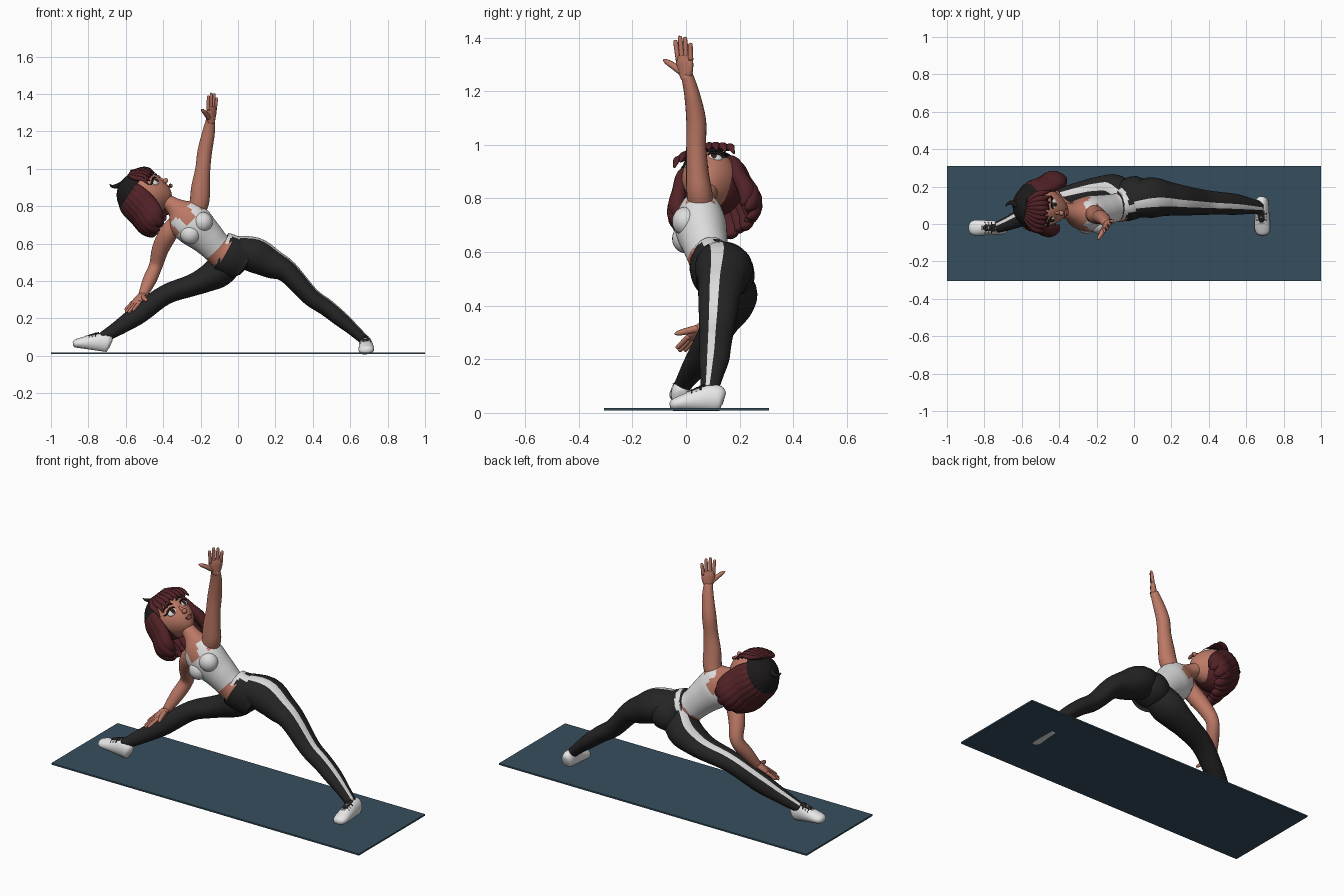
import bpy, bmesh, math
from mathutils import Matrix, Vector as V

if "Cube" in bpy.data.objects:
    bpy.data.objects.remove(bpy.data.objects["Cube"])

def mat(name, r, g, b):
    m = bpy.data.materials.new(name)
    m.diffuse_color = (r, g, b, 1)
    m.use_nodes = True
    m.node_tree.nodes["Principled BSDF"].inputs["Base Color"].default_value = m.diffuse_color
    return m

SKIN = mat("skin", .50, .19, .13)
RED = mat("auburn hair", .085, .016, .02)
DARK = mat("black hair", .012, .01, .011)
BLACK = mat("black fabric", .018, .018, .018)
WHITE = mat("white fabric", .72, .72, .72)
SHOE = mat("shoe white", .8, .8, .8)
MAT = mat("mat blue", .036, .077, .109)
LIP = mat("lip", .36, .10, .085)
IRIS = mat("brown iris", .05, .018, .01)
ID, X, Y, Z = Matrix.Identity(4), V((1, 0, 0)), V((0, 1, 0)), V((0, 0, 1))

def finish(name, bm, mats, M=ID):
    bmesh.ops.recalc_face_normals(bm, faces=bm.faces)
    for f in bm.faces:
        f.smooth = True
    bm.transform(M)
    me = bpy.data.meshes.new(name)
    bm.to_mesh(me)
    bm.free()
    for m in mats:
        me.materials.append(m)
    ob = bpy.data.objects.new(name, me)
    bpy.context.collection.objects.link(ob)
    return ob

def tube(name, pts, mats, ref=Y, M=ID, rule=None, segs=16, sub=4, floor=None):
    """Smooth elliptical loft through (x, y, z, a, b); rule(angle, point) picks the colour."""
    P = [tuple(p) if len(p) == 5 else (*p, p[3]) for p in pts]
    rows = []
    for i in range(len(P) - 1):
        q = [P[max(i - 1, 0)], P[i], P[i + 1], P[min(i + 2, len(P) - 1)]]
        for k in range(sub + (i == len(P) - 2)):
            t = k / sub
            rows.append([.5 * (2 * b + (c - a) * t + (2 * a - 5 * b + 4 * c - d) * t * t
                               + (3 * b - a - 3 * c + d) * t ** 3) for a, b, c, d in zip(*q)])
    bm, rings = bmesh.new(), []
    for i, r in enumerate(rows):
        T = (V(rows[min(i + 1, len(rows) - 1)][:3]) - V(rows[max(i - 1, 0)][:3])).normalized()
        B = (ref - T * T.dot(ref)).normalized()
        A = B.cross(T)
        ring = []
        for j in range(segs):
            w = 2 * math.pi * j / segs
            p = V(r[:3]) + A * r[3] * math.cos(w) + B * r[4] * math.sin(w)
            if floor is not None:
                p.z = max(p.z, floor)
            ring.append(bm.verts.new(p))
        rings.append(ring)
    for r0, r1 in zip(rings, rings[1:]):
        for j in range(segs):
            k = (j + 1) % segs
            f = bm.faces.new((r0[j], r0[k], r1[k], r1[j]))
            if rule:
                f.material_index = int(rule(2 * math.pi * (j + .5) / segs, f.calc_center_median()))
    bm.faces.new(rings[0])
    bm.faces.new(rings[-1])
    return finish(name, bm, mats, M)

def ell(name, loc, rad, m, M=ID, rot=0, seg=24):
    bm = bmesh.new()
    bmesh.ops.create_uvsphere(bm, u_segments=seg, v_segments=seg // 2, radius=1)
    return finish(name, bm, [m], M @ Matrix.Translation(loc) @ Matrix.Rotation(rot, 4, 'Z')
                  @ Matrix.Diagonal((*rad, 1)))

# Exercise mat
bm = bmesh.new()
bmesh.ops.create_cube(bm, size=1)
ob = finish("exercise_mat", bm, [MAT], Matrix.Translation((0, .002, .014)) @ Matrix.Diagonal((2, .615, .009, 1)))
for p in ob.data.polygons:
    p.use_smooth = False

# Leggings with a stripe down each outer side
def stripe(c, w=.25):
    return lambda a, p: abs((a - c + math.pi) % (2 * math.pi) - math.pi) < w

tube("straight_leg", [(-.045, .11, .57, .07, .075), (.08, .14, .542, .094, .108), (.18, .135, .493, .08, .092),
     (.267, .125, .447, .06, .08), (.385, .115, .32, .05, .066), (.47, .11, .26, .046, .06),
     (.545, .105, .2, .042, .056), (.61, .097, .145, .034, .044), (.675, .088, .085, .027, .033)],
     [BLACK, WHITE], rule=stripe(math.pi + .25), segs=40)
tube("reaching_leg", [(-.03, .13, .53, .08, .08), (-.1, .16, .452, .085, .104), (-.18, .162, .405, .068, .094),
     (-.257, .155, .373, .058, .08), (-.39, .125, .325, .053, .066), (-.524, .07, .228, .054, .056),
     (-.6, .035, .175, .045, .048), (-.67, .005, .13, .036, .038), (-.73, -.018, .095, .028, .03)],
     [BLACK, WHITE], rule=stripe(.35), segs=40)
S = stripe(math.pi + .25, .22)
tube("hips", [(-.092, .095, .558, .107, .08), (-.078, .097, .552, .109, .084), (-.04, .11, .535, .112, .097),
     (.01, .145, .51, .11, .115), (.05, .15, .475, .06, .08)],
     [BLACK, WHITE], rule=lambda a, p: S(a, p) or (p.x + .092) * .87 - (p.z - .558) * .49 < .012, segs=40)

# Torso: bare midriff, white top with straps, neck
W0, AX, SD = V((-.07, .09, .55)), V((-.7, 0, .714)), V((.714, 0, .7))
def top_rule(a, p):
    s, d = (p - W0).dot(AX), abs((p - W0).dot(SD) + .01)
    return .046 < s < .25 or (.25 <= s < .32 and .04 < d < .085)
tube("torso", [(-.07, .09, .55, .1, .078), (-.11, .085, .575, .084, .076), (-.17, .07, .635, .094, .086),
     (-.235, .055, .695, .11, .096), (-.285, .055, .745, .105, .082), (-.325, .062, .785, .06, .055),
     (-.36, .072, .812, .042, .042), (-.42, .088, .845, .04, .04)],
     [SKIN, WHITE], rule=top_rule, segs=48, sub=8)
for s in (-1, 1):
    ell("bust", V((-.222, -.002, .682)) + SD * .046 * s, (.054, .05, .054), WHITE)

# Arms
tube("raised_arm", [(-.235, .06, .75, .045, .045), (-.207, .05, .82, .052, .048), (-.2, .042, .9, .05, .042),
     (-.188, .038, 1.0, .04, .037), (-.178, .038, 1.09, .039, .037), (-.158, .022, 1.19, .034, .029),
     (-.146, .002, 1.265, .024, .022)], [SKIN], segs=20)
tube("lowered_arm", [(-.325, .065, .72, .04, .04), (-.372, .08, .655, .05, .048), (-.415, .12, .57, .045, .043),
     (-.44, .155, .48, .036, .038), (-.475, .115, .4, .036, .035), (-.512, .065, .318, .023, .023)], [SKIN], segs=20)

# Hands: local z runs to the fingertips, x is the broad direction, thumb on -x
def hand(side, wrist, tip, broad):
    d = (V(tip) - V(wrist)).normalized()
    w = (V(broad) - d * d.dot(V(broad))).normalized()
    M = Matrix.Translation(wrist) @ Matrix((w, d.cross(w), d)).transposed().to_4x4()
    tube(side + "_palm", [(0, 0, -.01, .02, .02), (0, 0, .02, .033, .018), (0, 0, .055, .039, .015),
         (0, 0, .08, .034, .008)], [SKIN], ref=Y, M=M)
    for i, n in enumerate((.138, .152, .148, .125)):
        x = -.029 + .0195 * i
        tube(side + "_finger", [(x, 0, .06, .01), (x * 1.1, 0, .1, .0095), (x * 1.2, 0, n - .006, .008),
             (x * 1.2, 0, n, .003)], [SKIN], M=M, segs=10, sub=3)
    tube(side + "_thumb", [(-.015, 0, .015, .014), (-.05, -.004, .04, .013), (-.08, -.006, .058, .01),
         (-.095, -.006, .066, .003)], [SKIN], M=M, segs=10, sub=3)
hand("raised", (-.145, .0, 1.255), (-.135, -.014, 1.405), (.6, .75, 0))
hand("lowered", (-.51, .067, .325), (-.59, -.012, .235), (-.65, .73, -.05))

# Shoes: toe along local -y
def shoe(name, M):
    tube(name, [(0, .1, .045, .022, .016), (0, .085, .048, .047, .033), (0, .04, .048, .05, .037),
         (0, -.015, .038, .04, .04), (0, -.065, .028, .029, .042), (0, -.092, .022, .021, .032),
         (0, -.102, .02, .01, .014)], [SHOE], ref=X, M=M, segs=28, floor=.002)
    tube(name + "_tongue", [(0, .03, .096, .006, .02), (0, -.01, .08, .006, .017), (0, -.04, .063, .005, .012)],
         [BLACK], ref=X, M=M)
    for i in range(4):
        y, z = .012 - .016 * i, .094 - .0075 * i
        tube(name + "_lace", [(-.028, y, z - .016, .0035), (0, y, z, .004), (.028, y, z - .016, .0035)],
             [SHOE if i % 2 else BLACK], M=M, segs=8)
shoe("planted_shoe", Matrix.Translation((.69, .042, .006)) @ Matrix.Rotation(-.12, 4, 'Y'))
shoe("pointing_shoe", Matrix.Translation((-.785, -.02, .03)) @ Matrix.Rotation(-math.pi / 2, 4, 'Z')
     @ Matrix.Rotation(-.14, 4, 'X'))

# Head frame: local x to her left, -y out of the face, z to the crown
L = V((.14, .96, .23)).normalized()
U = V((-.83, 0, .55))
U = (U - L * L.dot(U)).normalized()
H = Matrix.Translation((-.49, .09, .865)) @ Matrix((L, U.cross(L), U)).transposed().to_4x4()

bm = bmesh.new()
bmesh.ops.create_uvsphere(bm, u_segments=40, v_segments=24, radius=1)
for v in bm.verts:
    x, y, z = v.co
    k = z * z if z < 0 else 0
    v.co = (x * .106 * (1 - .3 * k), y * .115 - .022 * k, z * (.12 if z > 0 else .133))
finish("head", bm, [SKIN], H)
ell("nose", (0, -.119, -.046), (.014, .016, .013), SKIN, H)
ell("nose_bridge", (0, -.11, -.028), (.009, .012, .026), SKIN, H)
ell("upper_lip", (0, -.112, -.079), (.024, .009, .006), LIP, H)
ell("lower_lip", (0, -.111, -.088), (.019, .01, .007), LIP, H)
for s in (-1, 1):
    ell("ear", (s * .106, -.005, -.03), (.013, .02, .03), SKIN, H)
    ell("eye_white", (s * .047, -.098, -.004), (.027, .01, .019), WHITE, H, s * .4)
    ell("iris", (s * .045, -.1045, -.003), (.014, .006, .016), IRIS, H, s * .4)
    ell("pupil", (s * .045, -.108, -.003), (.007, .004, .008), DARK, H, s * .4)
    tube("eyelash", [(s * .02, -.109, .003, .003), (s * .035, -.111, .015, .0045), (s * .056, -.104, .016, .005),
         (s * .076, -.088, .008, .005), (s * .089, -.078, .012, .002)], [DARK], ref=Z, M=H, segs=8)
    tube("eyebrow", [(s * .017, -.111, .031, .004), (s * .045, -.104, .041, .006), (s * .08, -.077, .034, .003)],
         [DARK], ref=Z, M=H, segs=8)

# Hair: dark crown, auburn ends
dark_crown = lambda a, p: p.z > .072 and p.y > -.05
bm = bmesh.new()
bmesh.ops.create_uvsphere(bm, u_segments=48, v_segments=32, radius=1)
for v in bm.verts:
    v.co = (v.co.x * .126, v.co.y * .126 + .025, v.co.z * .13 + .02)
for f in list(bm.faces):
    c = f.calc_center_median()
    if c.y < -.02 and c.z < .07:
        bm.faces.remove(f)
    else:
        f.material_index = int(dark_crown(0, c))
finish("hair_cap", bm, [RED, DARK], H)
for i in range(17):
    w = math.radians(-116 + 14.5 * i)
    s, c, e = math.sin(w), math.cos(w), .012 * (i % 2)
    tube("hair_lock", [(.075 * s, .025 + .075 * c, .105, .012, .02), (.113 * s, .027 + .108 * c, .05, .022, .03),
         (.13 * s, .04 + .108 * c, -.03, .028, .036), (.15 * s, .06 + .1 * c, -.092, .032, .038),
         (.142 * s, .07 + .09 * c, -.13 - e, .022, .028), (.122 * s, .07 + .075 * c, -.15 - e, .005, .006)],
         [RED, DARK], ref=V((c, -s, 0)), M=H, rule=dark_crown, segs=14)
for i in range(9):
    x = -.096 + .024 * i
    y = 3 * x * x
    tube("fringe_lock", [(x * .5, -.045, .133, .008, .012), (x * .9, -.093 + y, .095, .013, .018),
         (x * 1.08, -.113 + y, .063, .01, .015), (x * 1.2, -.116 + y * 1.2, .042 - abs(x) * .25, .003, .004)],
         [RED, DARK], ref=X, M=H, rule=dark_crown, segs=12)
tube("crown_wisp", [(.0, .03, .14, .014), (.01, .06, .158, .012), (.0, .07, .178, .007), (-.01, .062, .192, .002)],
     [DARK], ref=X, M=H, segs=10)
